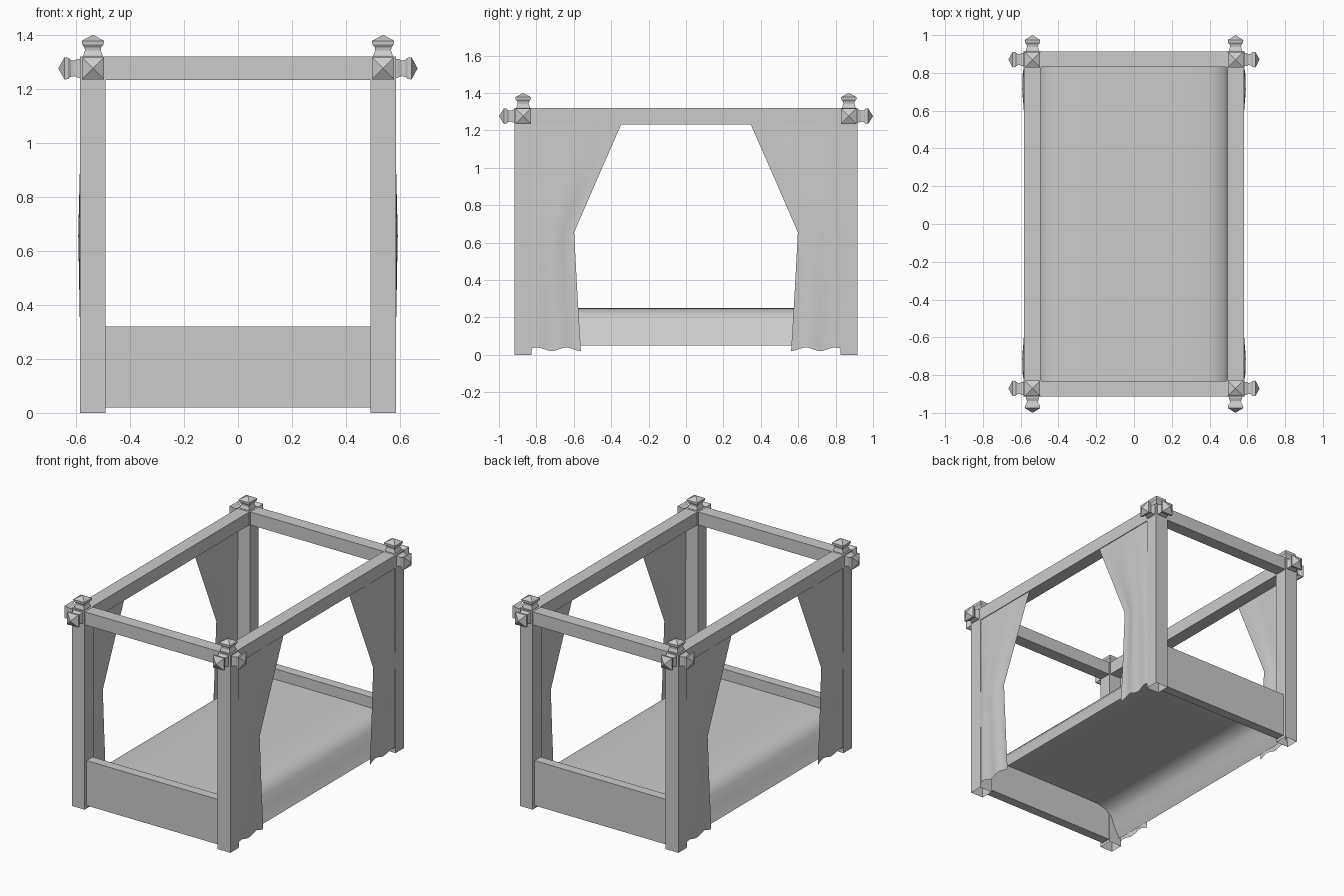
import bpy, bmesh, math
from mathutils import Vector, Matrix

cube = bpy.data.objects.get("Cube")
if cube:
    bpy.data.objects.remove(cube, do_unlink=True)

grey = bpy.data.materials.new("plain grey")
grey.use_nodes = True
GREY = (0.6, 0.6, 0.6, 1)
grey.diffuse_color = GREY
grey.node_tree.nodes["Principled BSDF"].inputs["Base Color"].default_value = GREY


def add_object(name, bm, mirror=(False, False), smooth=False):
    mesh = bpy.data.meshes.new(name)
    bm.to_mesh(mesh)
    bm.free()
    obj = bpy.data.objects.new(name, mesh)
    bpy.context.collection.objects.link(obj)
    mesh.materials.append(grey)
    if any(mirror):
        mod = obj.modifiers.new("mirror", 'MIRROR')
        mod.use_axis = (mirror[0], mirror[1], False)
        mod.use_mirror_merge = False
    if smooth:
        for p in mesh.polygons:
            p.use_smooth = True
    return obj


def box(name, lo, hi, mirror, open_bottom=False):
    bm = bmesh.new()
    lo, hi = Vector(lo), Vector(hi)
    size = Matrix.Diagonal((*(hi - lo), 1))
    bmesh.ops.create_cube(bm, size=1, matrix=Matrix.Translation((lo + hi) / 2) @ size)
    if open_bottom:
        bm.faces.ensure_lookup_table()
        under = [f for f in bm.faces if f.normal.z < -0.9]
        bmesh.ops.delete(bm, geom=under, context='FACES_ONLY')
    return add_object(name, bm, mirror)


def grid(name, rows, mirror=(False, False), smooth=True):
    bm = bmesh.new()
    vs = [[bm.verts.new(p) for p in row] for row in rows]
    for a, b in zip(vs, vs[1:]):
        for i in range(len(a) - 1):
            bm.faces.new((a[i], a[i + 1], b[i + 1], b[i]))
    return add_object(name, bm, mirror, smooth)


# Frame: posts, canopy rails, end boards
X0, X1, Y0, Y1 = 0.49, 0.585, 0.825, 0.916
TOP, RAIL = 1.32, 1.232
both = (True, True)
box("posts", (X0, Y0, 0), (X1, Y1, TOP), both, open_bottom=True)
box("end_canopy_rails", (-X0, Y0 + 0.005, RAIL), (X0, Y1 - 0.002, TOP - 0.001), (False, True))
box("side_canopy_rails", (X0 + 0.005, -Y0, RAIL), (X1 - 0.002, Y0, TOP - 0.001), (True, False))
box("end_boards", (-X0, Y0 + 0.008, 0.02), (X0, Y1 - 0.02, 0.32), (False, True))


# Finials: square turned knobs pointing up and outward at each corner
KNOB = [(-0.01, 0.036), (0.006, 0.035), (0.022, 0.029), (0.034, 0.031),
        (0.045, 0.040), (0.058, 0.041)]
CORNER = Vector(((X0 + X1) / 2, (Y0 + Y1) / 2, 1.276))


def finial(name, direction, start, tip):
    bm = bmesh.new()
    turn = Vector((0, 0, 1)).rotation_difference(Vector(direction)).to_matrix()
    rings = []
    for h, r in KNOB:
        rings.append([bm.verts.new(start + turn @ Vector((sx * r, sy * r, h)))
                      for sx, sy in ((-1, -1), (1, -1), (1, 1), (-1, 1))])
    point = bm.verts.new(start + turn @ Vector((0, 0, tip)))
    for a, b in zip(rings, rings[1:]):
        for i in range(4):
            j = (i + 1) % 4
            bm.faces.new((a[i], a[j], b[j], b[i]))
    for i in range(4):
        bm.faces.new((rings[-1][i], rings[-1][(i + 1) % 4], point))
    add_object(name, bm, both)


finial("top_finials", (0, 0, 1), Vector((CORNER.x, CORNER.y, TOP)), 0.08)
finial("side_finials", (1, 0, 0), Vector((X1, CORNER.y, CORNER.z)), 0.08)
finial("end_finials", (0, 1, 0), Vector((CORNER.x, Y1, CORNER.z)), 0.084)

# Mattress cover: open sheet, softly rounded and flaring at the hem
half = [(0.0, 0.25), (0.25, 0.25), (0.40, 0.247), (0.47, 0.228), (0.505, 0.185),
        (0.53, 0.12), (0.57, 0.05)]
section = [(-x, z) for x, z in half[:0:-1]] + half
grid("mattress_cover", [[(x, y, z) for x, z in section] for y in (-Y0 - 0.01, Y0 + 0.01)])

# Curtains: tied-back sheets with slight folds and a wavy hem
EDGE = [(0.03, 0.562), (0.35, 0.582), (0.655, 0.598), (0.80, 0.535),
        (0.95, 0.470), (1.235, 0.345)]
COLS = 12
rows = []
for k, (z, inner) in enumerate(EDGE):
    bulge = max(0, 1 - abs(z - 0.655) / 0.55)
    row = []
    for i in range(COLS + 1):
        t = i / COLS
        y = 0.835 + (inner - 0.835) * t
        x = 0.578 + 0.014 * bulge * math.sin(math.pi * min(1, t * 1.1 + 0.05))
        x += 0.004 * math.sin(t * 13) * (1 - z / 1.3)
        hem = 0.010 * math.sin(t * 11) if k == 0 else 0
        row.append((x, y, z + hem))
    rows.append(row)
grid("curtains", rows, both)
